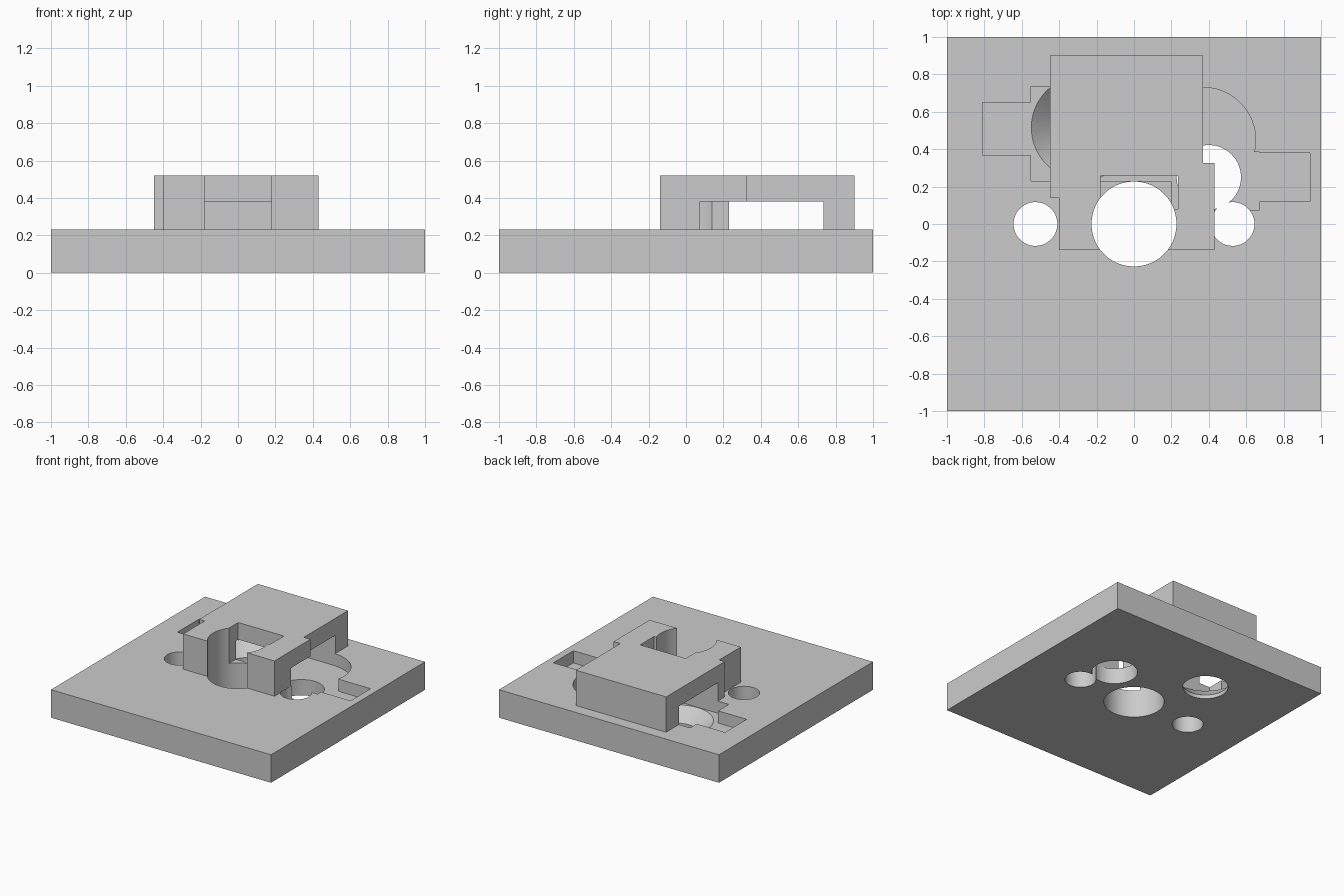
import bpy, math

cube = bpy.data.objects.get("Cube")
if cube:
    bpy.data.objects.remove(cube, do_unlink=True)

TOP = 0.23      # plate top
FLOOR = 0.13    # recess floor
ROOF = 0.38     # tunnel ceiling
HIGH = 0.7      # clears everything


def box(name, x0, x1, y0, y1, z0, z1):
    bpy.ops.mesh.primitive_cube_add(
        size=1, location=((x0 + x1) / 2, (y0 + y1) / 2, (z0 + z1) / 2))
    ob = bpy.context.object
    ob.name = name
    ob.scale = (x1 - x0, y1 - y0, z1 - z0)
    bpy.ops.object.transform_apply(location=True, rotation=False, scale=True)
    return ob


def cone(name, x, y, r0, r1, z0, z1):
    bpy.ops.mesh.primitive_cone_add(
        vertices=96, radius1=r0, radius2=r1, depth=z1 - z0,
        location=(x, y, (z0 + z1) / 2))
    bpy.context.object.name = name
    return bpy.context.object


def drum(name, x, y, r, z0, z1):
    return cone(name, x, y, r, r, z0, z1)


def combine(target, tool, operation):
    tool.hide_render = True
    mod = target.modifiers.new(operation.lower(), "BOOLEAN")
    mod.operation = operation
    mod.solver = "EXACT"
    mod.object = tool
    bpy.context.view_layer.objects.active = target
    bpy.ops.object.modifier_apply(modifier=mod.name)
    bpy.data.objects.remove(tool, do_unlink=True)


# Base plate with the raised housing, stepped at its sides
body = box("housing_plate", -1, 1, -1, 1, 0, TOP)
combine(body, box("housing_rear", -0.45, 0.37, 0.14, 0.9, 0.15, 0.52), "UNION")
combine(body, box("housing_front", -0.40, 0.43, -0.14, 0.325, 0.15, 0.52), "UNION")

# Tunnel through the housing, with recesses sunk in the plate
cutters = [
    box("tunnel", -0.551, 0.37, 0.23, 0.735, FLOOR, ROOF),
    drum("round_recess", 0.37, 0.45, 0.28, FLOOR, ROOF),
    box("side_recess", 0.2, 0.67, 0.075, 0.385, FLOOR, ROOF),
    box("left_pocket", 0.6, 0.94, 0.12, 0.38, FLOOR, 0.3),
    box("right_pocket", -0.81, -0.5, 0.37, 0.65, FLOOR, 0.3),
    # Notch behind the main bore
    box("notch", -0.18, 0.235, 0.08, 0.26, TOP, HIGH),
    # Funnel leading to the hidden drain hole
    cone("funnel", -0.27, 0.515, 0.16, 0.28, 0.022, FLOOR + 0.001),
    drum("drain_hole", -0.27, 0.515, 0.17, -0.1, 0.031),
    # Bores through the plate
    drum("main_bore", 0, 0, 0.227, -0.1, HIGH),
    drum("offset_hole", 0.4, 0.25, 0.172, -0.1, 0.2),
]
for side in (-1, 1):
    cutters.append(drum("small_hole", side * 0.527, 0, 0.117, -0.1, TOP + 0.001))
for tool in cutters:
    combine(body, tool, "DIFFERENCE")

# Single plain grey
mat = bpy.data.materials.new("plain_grey")
mat.use_nodes = True
colour = (0.6, 0.6, 0.6, 1)
mat.diffuse_color = colour
mat.node_tree.nodes["Principled BSDF"].inputs["Base Color"].default_value = colour
body.data.materials.clear()
body.data.materials.append(mat)
for poly in body.data.polygons:
    poly.material_index = 0

bpy.ops.object.select_all(action="DESELECT")
body.select_set(True)
bpy.context.view_layer.objects.active = body
bpy.ops.object.shade_smooth_by_angle(angle=math.radians(30))
